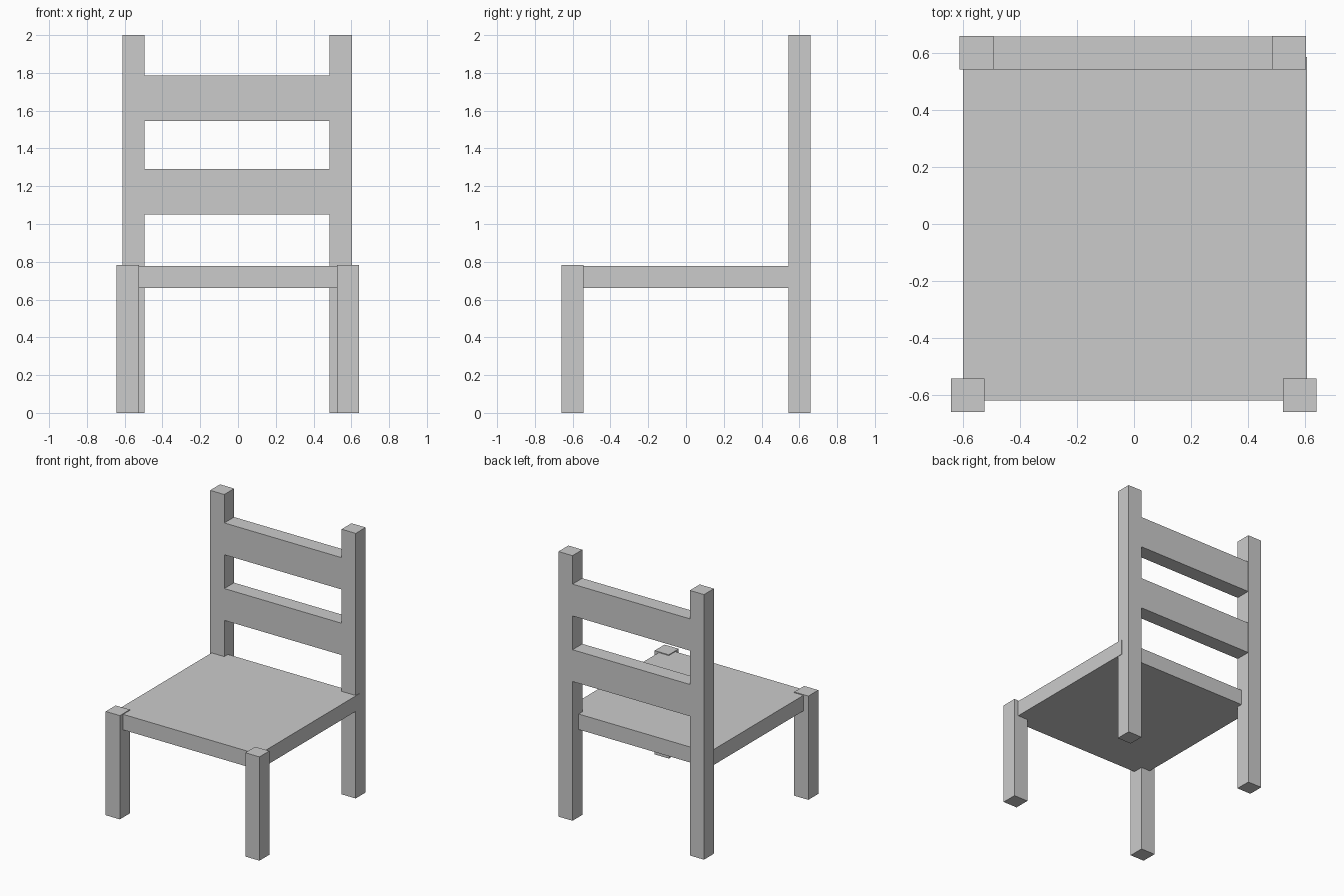
import bpy

if "Cube" in bpy.data.objects:
    bpy.data.objects.remove(bpy.data.objects["Cube"])


def box(name, x, y, z):
    """Add a box spanning the given (min, max) ranges."""
    bpy.ops.mesh.primitive_cube_add(size=1)
    ob = bpy.context.object
    ob.name = ob.data.name = name
    ob.location = [(a + b) / 2 for a, b in (x, y, z)]
    ob.scale = [b - a for a, b in (x, y, z)]
    bpy.ops.object.transform_apply(location=True, rotation=False, scale=True)
    return ob


# Seat slab
box("seat", (-0.60, 0.607), (-0.62, 0.586), (0.66, 0.777))

# Short front legs, rising just above the seat
for side, x in (("left", -0.583), ("right", 0.582)):
    box(f"front_leg_{side}", (x - 0.059, x + 0.059), (-0.66, -0.542), (0, 0.783))

# Tall back posts
for side, x in (("left", -0.553), ("right", 0.544)):
    box(f"back_post_{side}", (x - 0.059, x + 0.059), (0.542, 0.66), (0, 2))

# Backrest slats, running into the posts
for level, z in (("lower", 1.05), ("upper", 1.545)):
    box(f"back_slat_{level}", (-0.60, 0.59), (0.543, 0.659), (z, z + 0.24))
